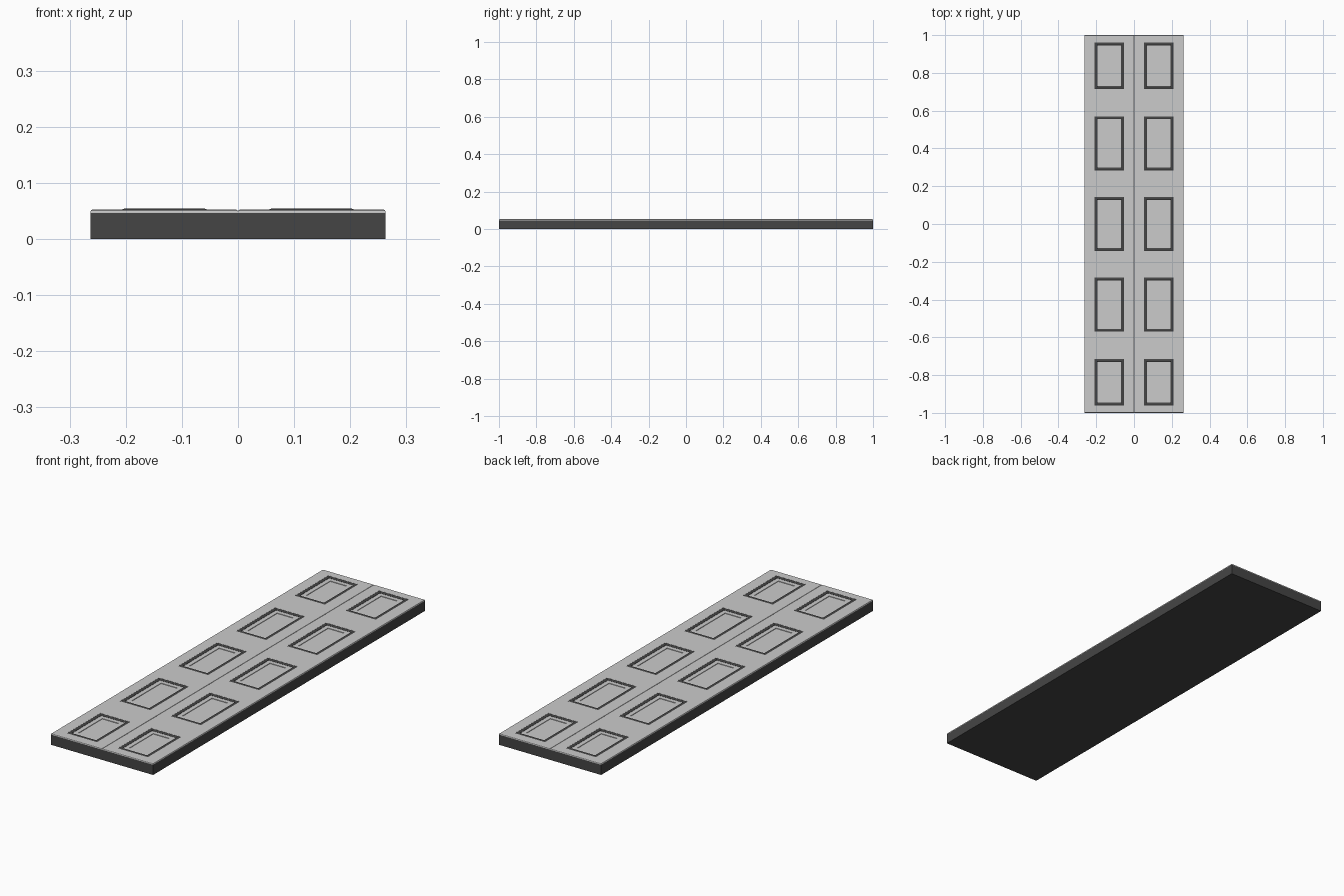
import bpy, bmesh

if "Cube" in bpy.data.objects:
    bpy.data.objects.remove(bpy.data.objects["Cube"])

def mat(name, v):
    m = bpy.data.materials.new(name)
    m.diffuse_color = (v, v, v, 1)
    m.use_nodes = True
    m.node_tree.nodes["Principled BSDF"].inputs["Base Color"].default_value = m.diffuse_color
    return m

dark = mat("dark", 0.06)
light = mat("light", 0.55)
ROWS = [(-0.838, 0.245), (-0.427, 0.286), (0.0, 0.286), (0.427, 0.286), (0.838, 0.245)]
CX, PW = 0.131, 0.154

def finish(name, bm, m):
    bmesh.ops.recalc_face_normals(bm, faces=bm.faces[:])
    me = bpy.data.meshes.new(name)
    bm.to_mesh(me)
    bm.free()
    o = bpy.data.objects.new(name, me)
    bpy.context.collection.objects.link(o)
    me.materials.append(m)
    return o

def stack(bm, cx, cy, rings, closed=False):
    # nested rectangles (width, length, z) bridged in order
    loops = [[bm.verts.new((cx + sx * w / 2, cy + sy * l / 2, z))
              for sx, sy in ((-1, -1), (1, -1), (1, 1), (-1, 1))] for w, l, z in rings]
    pairs = list(zip(loops, loops[1:]))
    if closed:
        pairs.append((loops[-1], loops[0]))
    for a, b in pairs:
        for i in range(4):
            j = (i + 1) % 4
            bm.faces.new((a[i], a[j], b[j], b[i]))
    if not closed:
        bm.faces.new(loops[0])
        bm.faces.new(loops[-1])

# dark core slab
bm = bmesh.new()
stack(bm, 0, 0, [(0.526, 2, 0), (0.526, 2, 0.047)])
finish("door_core", bm, dark)

for side, s in (("left", -1), ("right", 1)):
    # bevelled door skin with openings
    bm = bmesh.new()
    stack(bm, s * 0.1315, 0, [(0.263, 2, 0.047), (0.263, 2, 0.049), (0.261, 1.998, 0.0515), (0.256, 1.993, 0.053)])
    skin = finish(side + "_door_skin", bm, light)
    bm = bmesh.new()
    for y, l in ROWS:
        stack(bm, s * CX, y, [(PW, l, 0.03), (PW, l, 0.08)])
    cutter = finish(side + "_cutter", bm, dark)
    cutter.hide_render = True
    cutter.hide_viewport = True
    mod = skin.modifiers.new("openings", "BOOLEAN")
    mod.object = cutter
    mod.solver = "EXACT"

    # dark mouldings and recessed panels
    bm, bp = bmesh.new(), bmesh.new()
    for y, l in ROWS:
        stack(bm, s * CX, y, [(PW, l, 0.046), (PW, l, 0.0525), (PW - 0.012, l - 0.012, 0.0545),
                              (PW - 0.022, l - 0.022, 0.0545), (PW - 0.030, l - 0.030, 0.052),
                              (PW - 0.030, l - 0.030, 0.046)], True)
        w, h = PW - 0.03, l - 0.03
        stack(bp, s * CX, y, [(w, h, 0.046), (w, h, 0.051), (w - 0.04, h - 0.04, 0.051),
                              (w - 0.04, h - 0.04, 0.0485)])
    finish(side + "_mouldings", bm, dark)
    finish(side + "_panels", bp, light)
